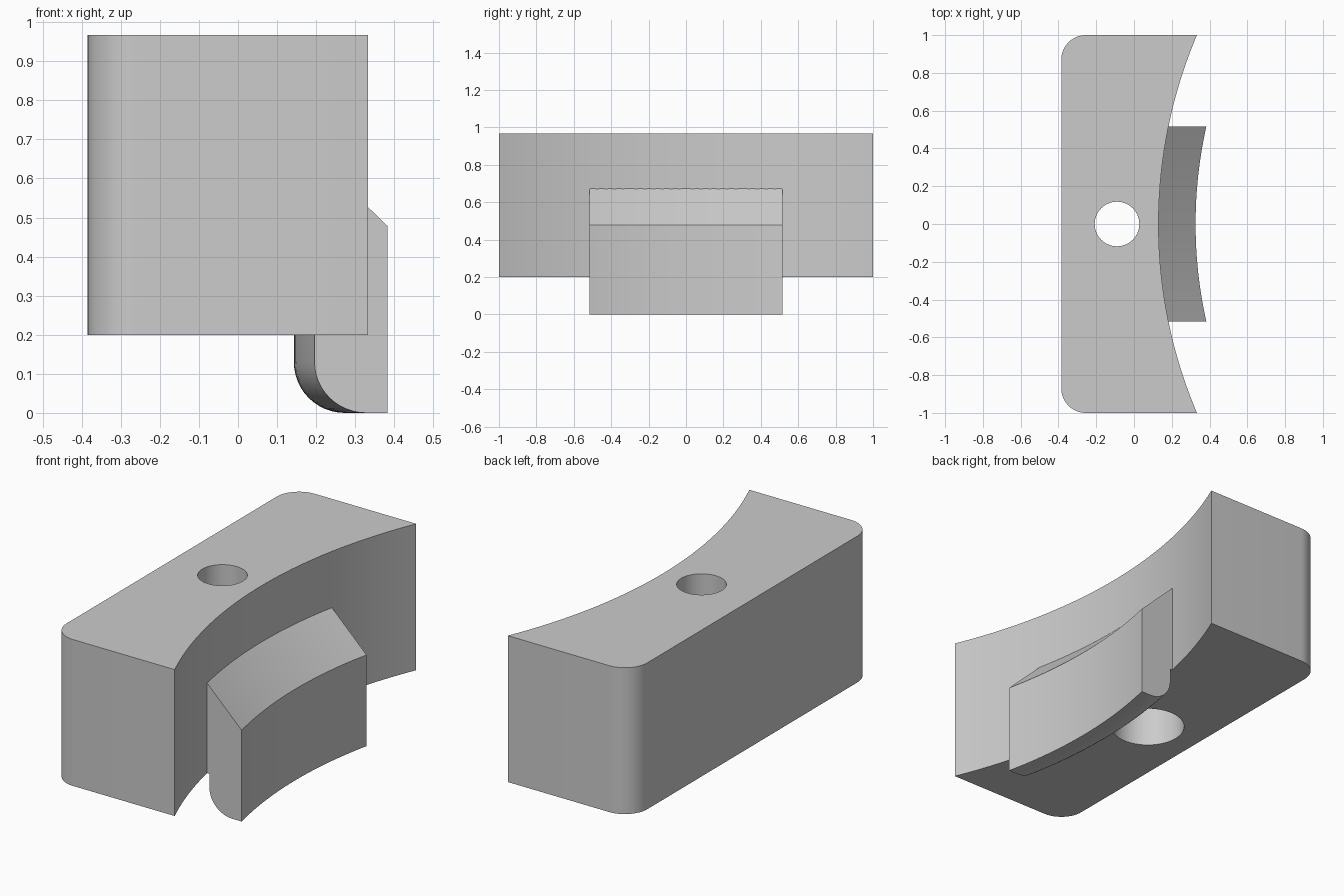
import bpy, bmesh
from math import sin, cos, pi, sqrt, radians

if "Cube" in bpy.data.objects:
    bpy.data.objects.remove(bpy.data.objects["Cube"])

AXIS_X = 2.694      # axis shared by all curved faces
FACE_R = 2.564      # radius of the concave face
BOTTOM, TOP = 0.2, 0.967
BACK, CORNER = -0.385, 0.13
HOLE_X = -0.09

grey = bpy.data.materials.new("plain grey")
grey.use_nodes = True
grey.diffuse_color = (0.6, 0.6, 0.6, 1)
grey.node_tree.nodes["Principled BSDF"].inputs["Base Color"].default_value = (0.6, 0.6, 0.6, 1)


def arc_x(radius, y):
    return AXIS_X - sqrt(radius * radius - y * y)


def finish(name, bm):
    bmesh.ops.recalc_face_normals(bm, faces=bm.faces)
    mesh = bpy.data.meshes.new(name)
    bm.to_mesh(mesh)
    bm.free()
    obj = bpy.data.objects.new(name, mesh)
    bpy.context.collection.objects.link(obj)
    mesh.materials.append(grey)
    return obj


def select_only(obj):
    bpy.ops.object.select_all(action='DESELECT')
    obj.select_set(True)
    bpy.context.view_layer.objects.active = obj


def smooth(obj):
    select_only(obj)
    bpy.ops.object.shade_smooth_by_angle(angle=radians(25))


def drill(obj, radius, low, high):
    bm = bmesh.new()
    bmesh.ops.create_cone(bm, cap_ends=True, segments=64, radius1=radius,
                          radius2=radius, depth=high - low)
    bmesh.ops.translate(bm, verts=bm.verts, vec=(HOLE_X, 0, (low + high) / 2))
    cutter = finish("drill_cutter", bm)
    cutter.hide_render = True
    mod = obj.modifiers.new("hole", 'BOOLEAN')
    mod.operation, mod.solver, mod.object = 'DIFFERENCE', 'EXACT', cutter
    select_only(obj)
    bpy.ops.object.modifier_apply(modifier=mod.name)
    bpy.data.objects.remove(cutter)


# Block: concave front edge, two rounded back corners
outline = [(arc_x(FACE_R, i / 20 - 1), i / 20 - 1) for i in range(41)]
for side, start in ((1, pi / 2), (-1, pi)):
    for i in range(13):
        a = start + i / 12 * pi / 2
        outline.append((BACK + CORNER + CORNER * cos(a),
                        side * (1 - CORNER) + CORNER * sin(a)))
bm = bmesh.new()
base = bm.faces.new([bm.verts.new((x, y, BOTTOM)) for x, y in outline])
top = bmesh.ops.extrude_face_region(bm, geom=[base], use_keep_orig=True)
bmesh.ops.translate(bm, vec=(0, 0, TOP - BOTTOM),
                    verts=[g for g in top["geom"] if isinstance(g, bmesh.types.BMVert)])
block = finish("block", bm)

# Bolt hole with a wider counterbore from below
drill(block, 0.118, 0, 1.2)
drill(block, 0.182, 0, 0.6)
smooth(block)

# Curved lip: chamfered top, rounded lower back edge, swept along the concave face
profile = [(2.368, 0), (2.368, 0.478), (FACE_R, 0.672), (FACE_R + 0.002, 0.672),
           (FACE_R + 0.002, BOTTOM), (2.551, BOTTOM)]
for i in range(13):
    a = i / 12 * pi / 2
    profile.append((2.421 + 0.13 * cos(a), 0.13 - 0.13 * sin(a)))
HALF, STEPS = 0.517, 24
bm = bmesh.new()
rings = []
for s in range(STEPS + 1):
    y = HALF * (2 * s / STEPS - 1)
    rings.append([bm.verts.new((arc_x(r, y), y, z)) for r, z in profile])
count = len(profile)
for a, b in zip(rings, rings[1:]):
    for i in range(count):
        j = (i + 1) % count
        bm.faces.new((a[i], a[j], b[j], b[i]))
bm.faces.new(rings[0])
bm.faces.new(rings[-1])
smooth(finish("curved_lip", bm))
